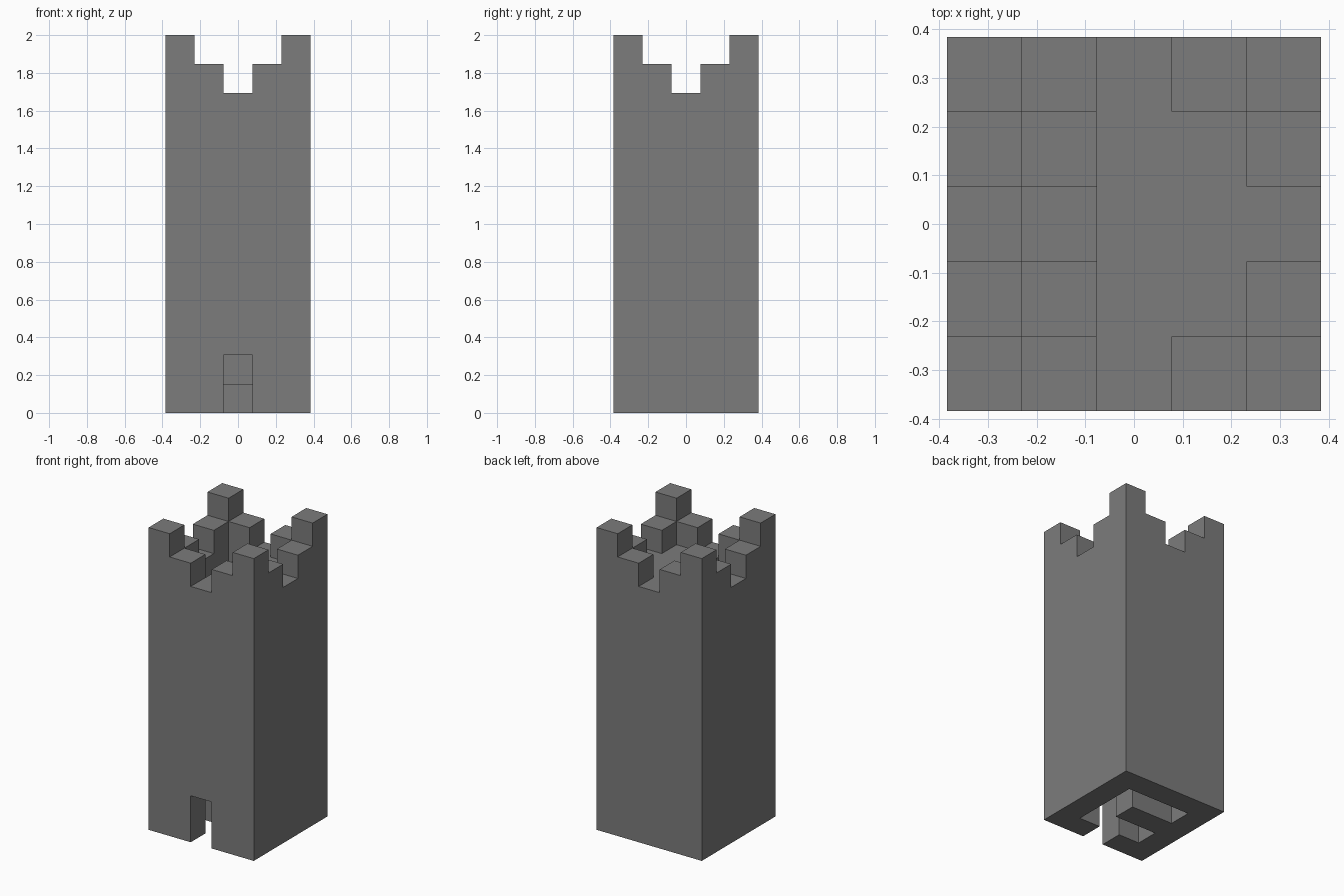
import bpy
import bmesh
from mathutils import Vector

cube = bpy.data.objects.get("Cube")
if cube:
    bpy.data.objects.remove(cube, do_unlink=True)

SIDE, TALL = 5, 13            # tower size in blocks
UNIT = 2 / TALL
MID = SIDE // 2
ROOF = 10                     # block layer of the roof floor

stone = bpy.data.materials.new("grey_stone")
stone.use_nodes = True
colour = (0.2, 0.2, 0.2, 1)
stone.diffuse_color = colour
stone.node_tree.nodes["Principled BSDF"].inputs["Base Color"].default_value = colour

# Outer walls, rising in steps towards the corners
tower = set()
for i in range(SIDE):
    for j in range(SIDE):
        if i in (0, SIDE - 1) or j in (0, SIDE - 1):
            height = ROOF - 1 + abs(i - MID) + abs(j - MID)
            tower |= {(i, j, k) for k in range(height)}

# Doorway in the front wall
tower -= {(MID, 0, 0), (MID, 0, 1)}

# Roof floor, leaving the stairwell open along one side
tower |= {(i, j, ROOF) for i in (2, 3) for j in (1, 2, 3)}

# Spiral stair: one block per layer, straight treads reach the centre
ring = [(1, 2), (1, 3), (2, 3), (3, 3), (3, 2), (3, 1), (2, 1), (1, 1)]
stair = set()
for k in range(ROOF):
    i, j = ring[k % len(ring)]
    stair.add((i, j, k))
    if MID in (i, j):
        stair.add((MID, MID, k))

solid = tower | stair
AXES = [Vector(a) for a in ((1, 0, 0), (0, 1, 0), (0, 0, 1))]


def build_blocks(name, cells):
    """Skin a set of blocks, keeping only faces open to the air."""
    bm = bmesh.new()
    for cell in sorted(cells):
        centre = Vector(cell) + Vector((0.5, 0.5, 0.5))
        for a in range(3):
            for sign in (-1, 1):
                normal = AXES[a] * sign
                if tuple(int(c) for c in Vector(cell) + normal) in solid:
                    continue
                u = AXES[(a + 1) % 3] / 2
                v = AXES[(a + 2) % 3] / 2 * sign
                mid = centre + normal / 2
                corners = (mid - u - v, mid + u - v, mid + u + v, mid - u + v)
                bm.faces.new([bm.verts.new(c) for c in corners])
    bmesh.ops.remove_doubles(bm, verts=bm.verts[:], dist=0.001)
    # Merge flat neighbouring squares into large clean faces
    bmesh.ops.dissolve_limit(bm, angle_limit=0.01, verts=bm.verts[:], edges=bm.edges[:])
    bmesh.ops.translate(bm, verts=bm.verts[:], vec=(-SIDE / 2, -SIDE / 2, 0))
    bmesh.ops.scale(bm, verts=bm.verts[:], vec=(UNIT, UNIT, UNIT))
    mesh = bpy.data.meshes.new(name)
    bm.to_mesh(mesh)
    bm.free()
    mesh.materials.append(stone)
    obj = bpy.data.objects.new(name, mesh)
    bpy.context.collection.objects.link(obj)
    return obj


build_blocks("tower_walls", tower)
build_blocks("spiral_stair", stair)
